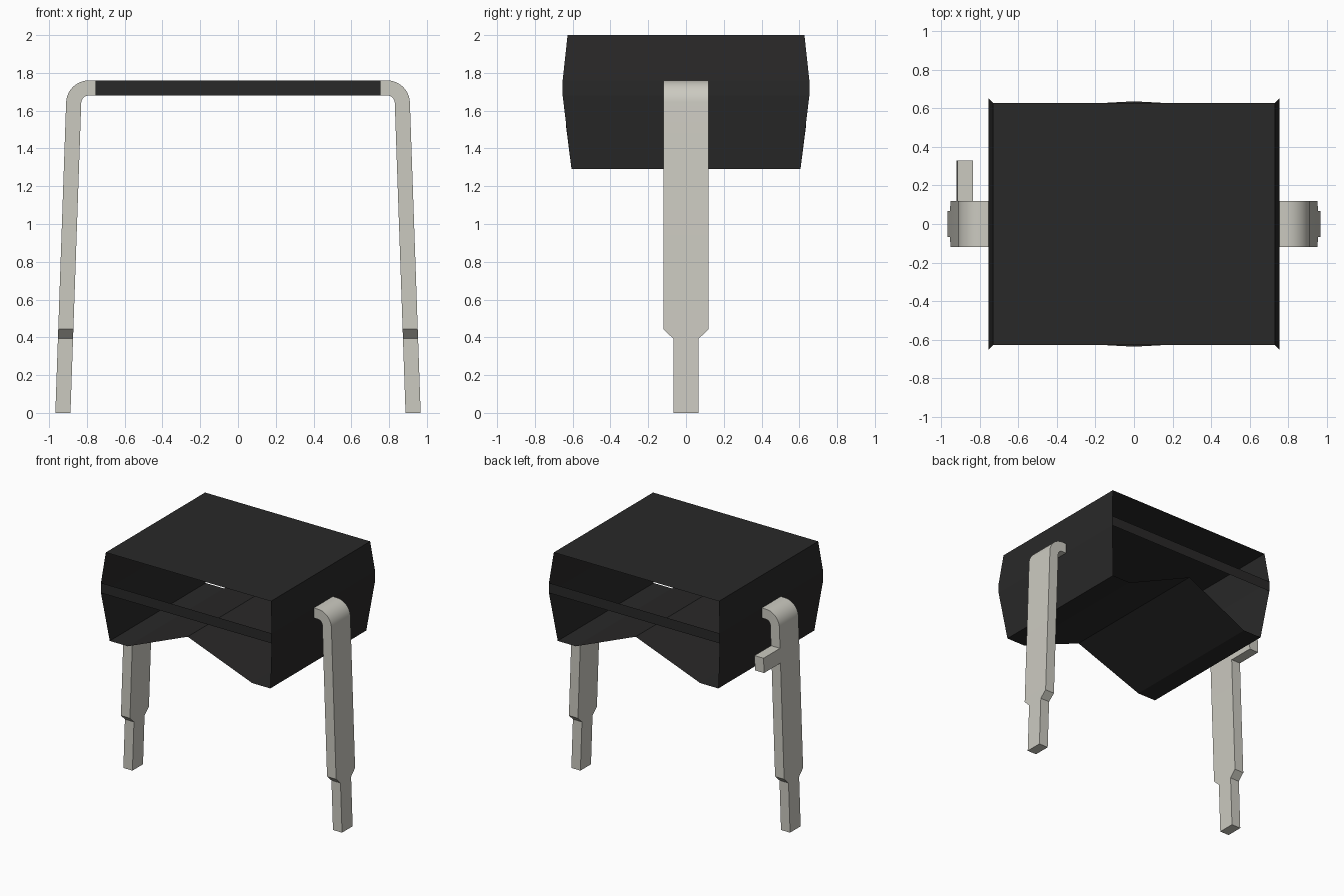
import bpy, bmesh, math

cube = bpy.data.objects.get("Cube")
if cube:
    bpy.data.objects.remove(cube, do_unlink=True)


def material(name, rgb):
    m = bpy.data.materials.new(name)
    m.use_nodes = True
    col = (*rgb, 1.0)
    m.diffuse_color = col
    m.node_tree.nodes["Principled BSDF"].inputs["Base Color"].default_value = col
    return m


black = material("black plastic", (0.022, 0.0215, 0.0215))
metal = material("pin metal", (0.60, 0.59, 0.53))


def add_object(name, bm, mat):
    mesh = bpy.data.meshes.new(name)
    bm.to_mesh(mesh)
    bm.free()
    mesh.materials.append(mat)
    ob = bpy.data.objects.new(name, mesh)
    bpy.context.collection.objects.link(ob)
    return ob


# Shell: outline in x/z swept along y, open at front and back except for a band
half = [(0.73, 2.0, 0.627), (0.755, 1.76, 0.653), (0.755, 1.68, 0.653),
        (0.71, 1.29, 0.606), (0.55, 1.29, 0.606)]          # x, z, half depth
outline = half + [(0, 1.525, 0.636)] + [(-x, z, d) for x, z, d in reversed(half)]
bm = bmesh.new()
front = [bm.verts.new((x, -d, z)) for x, z, d in outline]
back = [bm.verts.new((x, d, z)) for x, z, d in outline]
n = len(outline)
for i in range(n):
    j = (i + 1) % n
    bm.faces.new((front[i], front[j], back[j], back[i]))
# Middle bands joining the two end walls
bm.faces.new([front[k] for k in (8, 2, 1, 9)])
bm.faces.new([back[k] for k in (2, 8, 9, 1)])
add_object("body_shell", bm, black)


def outer_x(z):
    """Outer face of a splayed pin at height z."""
    return 0.967 - 0.057 * z / 1.64


THICK = 0.08


def sweep(name, stations, side):
    """Bridge rectangles given as (outer xz, inner xz, y min, y max)."""
    bm = bmesh.new()
    rings = []
    for (ox, oz), (ix, iz), y0, y1 in stations:
        rings.append([bm.verts.new((side * x, y, z)) for x, y, z in
                      ((ox, y0, oz), (ox, y1, oz), (ix, y1, iz), (ix, y0, iz))])
    for a, b in zip(rings, rings[1:]):
        for i in range(4):
            j = (i + 1) % 4
            bm.faces.new((a[i], a[j], b[j], b[i]))
    bm.faces.new(rings[0])
    bm.faces.new(rings[-1])
    bmesh.ops.recalc_face_normals(bm, faces=bm.faces)
    return add_object(name, bm, metal)


def pin(name, side):
    wide, narrow = 0.12, 0.067
    st = [((0.755, 1.76), (0.755, 1.68), -wide, wide)]
    # Rounded bend at the shoulder
    cx, cz, r_out, r_in = 0.79, 1.64, 0.12, 0.04
    steps = 10
    for k in range(steps + 1):
        a = math.radians(90 - 88 * k / steps)
        c, s = math.cos(a), math.sin(a)
        st.append(((cx + r_out * c, cz + r_out * s),
                   (cx + r_in * c, cz + r_in * s), -wide, wide))
    # Splayed leg narrowing to its tip
    for z, w in ((0.443, wide), (0.393, narrow), (0.0, narrow)):
        x = outer_x(z)
        st.append(((x, z), (x - THICK, z), -w, w))
    return sweep(name, st, side)


pins = [pin("left_pin", 1), pin("right_pin", -1)]

# Small side tab on the right pin
tab = [((outer_x(z), z), (outer_x(z) - THICK, z), 0.115, 0.328) for z in (1.48, 1.363)]
pins.append(sweep("right_pin_tab", tab, -1))

bpy.ops.object.select_all(action='DESELECT')
for ob in pins:
    ob.select_set(True)
bpy.context.view_layer.objects.active = pins[0]
bpy.ops.object.shade_smooth_by_angle(angle=math.radians(30))
